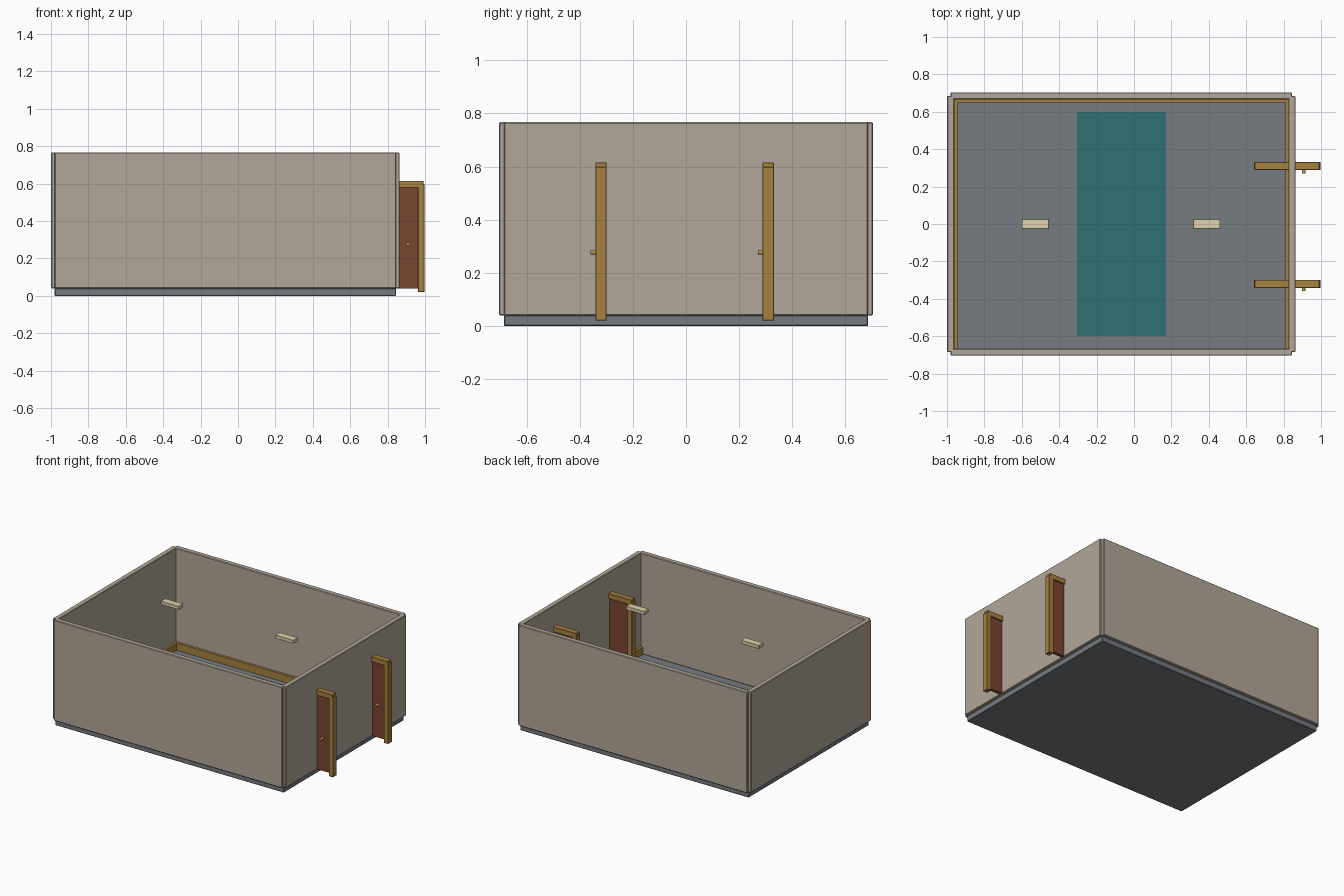
import bpy
import math

if "Cube" in bpy.data.objects:
    bpy.data.objects.remove(bpy.data.objects["Cube"])


def material(name, rgb):
    m = bpy.data.materials.new(name)
    m.diffuse_color = (*rgb, 1)
    m.use_nodes = True
    m.node_tree.nodes["Principled BSDF"].inputs["Base Color"].default_value = m.diffuse_color
    return m


PLASTER = material("plaster", (0.45, 0.39, 0.32))
STONE = material("floor_grey", (0.18, 0.20, 0.22))
TEAL = material("teal", (0.03, 0.16, 0.17))
OAK = material("oak", (0.38, 0.22, 0.05))
RED_WOOD = material("red_wood", (0.19, 0.06, 0.03))
CREAM = material("cream", (0.75, 0.65, 0.42))
BRASS = material("brass", (0.5, 0.33, 0.1))


def box(name, x, y, z, mat, bevel=0.0):
    """Box from (min, max) ranges on each axis."""
    bpy.ops.mesh.primitive_cube_add(
        size=1, location=[(r[0] + r[1]) / 2 for r in (x, y, z)])
    ob = bpy.context.object
    ob.name = name
    ob.scale = [r[1] - r[0] for r in (x, y, z)]
    bpy.ops.object.transform_apply(location=False, rotation=False, scale=True)
    ob.data.materials.append(mat)
    if bevel:
        mod = ob.modifiers.new("edge", 'BEVEL')
        mod.width = bevel
        mod.segments = 1
    return ob


X0, X1, Y = -0.98, 0.845, 0.685   # floor edges
T = 0.019                         # half wall thickness
FLOOR, TOP = 0.04, 0.767

# Floor and rug
box("floor", (X0, X1), (-Y, Y), (0, FLOOR), STONE, 0.003)
box("rug", (-0.305, 0.17), (-0.6, 0.6), (FLOOR, FLOOR + 0.006), TEAL)

# Walls, centred on the floor edges
for name, y in (("front_wall", -Y), ("back_wall", Y)):
    box(name, (X0, X1), (y - T, y + T), (FLOOR, TOP), PLASTER, 0.004)
for name, x in (("left_wall", X0), ("right_wall", X1)):
    box(name, (x - T, x + T), (-Y, Y), (FLOOR, TOP), PLASTER, 0.004)

# Skirting boards on back, left and right walls
S, SKIRT = 0.017, (FLOOR, 0.093)
xa, xb, yb = X0 + T, X1 - T, Y - T
box("back_skirting", (xa, xb), (yb - S, yb), SKIRT, OAK)
box("left_skirting", (xa, xa + S), (-yb, yb), SKIRT, OAK)
box("right_skirting", (xb - S, xb), (-yb, yb), SKIRT, OAK)

# Two doors crossing the right wall
for side, y in (("front", -0.32), ("back", 0.31)):
    depth = (y - 0.0215, y + 0.0215)
    for jamb, x in (("inner", 0.66), ("outer", 0.98)):
        box(f"{side}_door_{jamb}_post", (x - 0.0175, x + 0.0175), depth,
            (0.02, 0.598), OAK, 0.002)
    box(f"{side}_door_lintel", (0.645, 0.992), depth, (0.578, 0.615), OAK, 0.002)
    box(f"{side}_door_panel", (0.67, 0.97), (y - 0.011, y + 0.011),
        (FLOOR, 0.585), RED_WOOD)
    bpy.ops.mesh.primitive_cylinder_add(
        vertices=12, radius=0.009, depth=0.03, location=(0.908, y - 0.024, 0.278),
        rotation=(math.pi / 2, 0, 0))
    knob = bpy.context.object
    knob.name = f"{side}_door_knob"
    knob.data.materials.append(BRASS)

# Hanging ceiling lights
for side, x in (("left", -0.527), ("right", 0.388)):
    box(f"{side}_ceiling_light", (x - 0.073, x + 0.073), (-0.026, 0.026),
        (0.72, 0.745), CREAM, 0.002)
